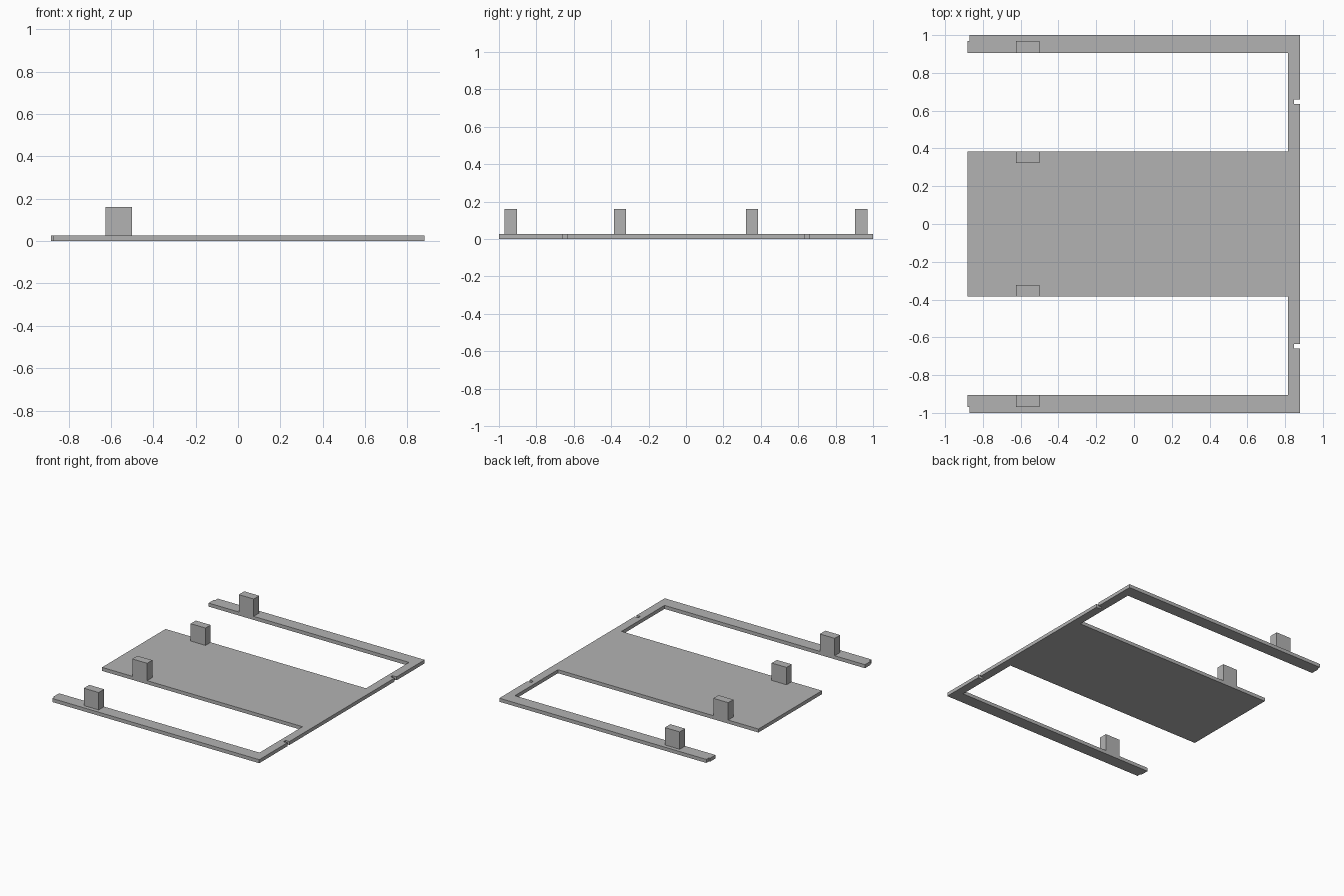
import bpy
import bmesh

cube = bpy.data.objects.get("Cube")
if cube:
    bpy.data.objects.remove(cube, do_unlink=True)

grey = bpy.data.materials.new("plain grey")
grey.use_nodes = True
colour = (0.45, 0.45, 0.45, 1)
grey.diffuse_color = colour
grey.node_tree.nodes["Principled BSDF"].inputs["Base Color"].default_value = colour

PLATE_TOP = 0.027
BLOCK_TOP = 0.16


def prism(name, outline, bottom, top):
    """Extrude a flat outline upwards into a solid."""
    bm = bmesh.new()
    face = bm.faces.new([bm.verts.new((x, y, bottom)) for x, y in outline])
    result = bmesh.ops.extrude_face_region(bm, geom=[face])
    moved = [v for v in result["geom"] if isinstance(v, bmesh.types.BMVert)]
    bmesh.ops.translate(bm, verts=moved, vec=(0, 0, top - bottom))
    bmesh.ops.recalc_face_normals(bm, faces=bm.faces)
    mesh = bpy.data.meshes.new(name)
    bm.to_mesh(mesh)
    bm.free()
    mesh.materials.append(grey)
    obj = bpy.data.objects.new(name, mesh)
    bpy.context.collection.objects.link(obj)
    return obj


# Base plate: half outline from the central panel round the arm to the notched edge
half = [
    (-0.882, 0.384), (0.815, 0.384), (0.815, 0.904), (-0.882, 0.904),
    (-0.882, 0.97), (-0.872, 0.97), (-0.872, 1), (0.88, 1),
    (0.88, 0.66), (0.847, 0.66), (0.847, 0.636), (0.88, 0.636),
]
outline = half + [(x, -y) for x, y in reversed(half)]
prism("base_plate", outline, 0, PLATE_TOP)

# Upright blocks on the panel edges and the arms, mirrored across the middle
for part, near, far in (("panel_block", 0.322, 0.384), ("arm_block", 0.904, 0.97)):
    for side, sign in (("back", 1), ("front", -1)):
        corners = [(-0.626, near), (-0.5, near), (-0.5, far), (-0.626, far)]
        prism(f"{side}_{part}", [(x, sign * y) for x, y in corners],
              PLATE_TOP, BLOCK_TOP)
